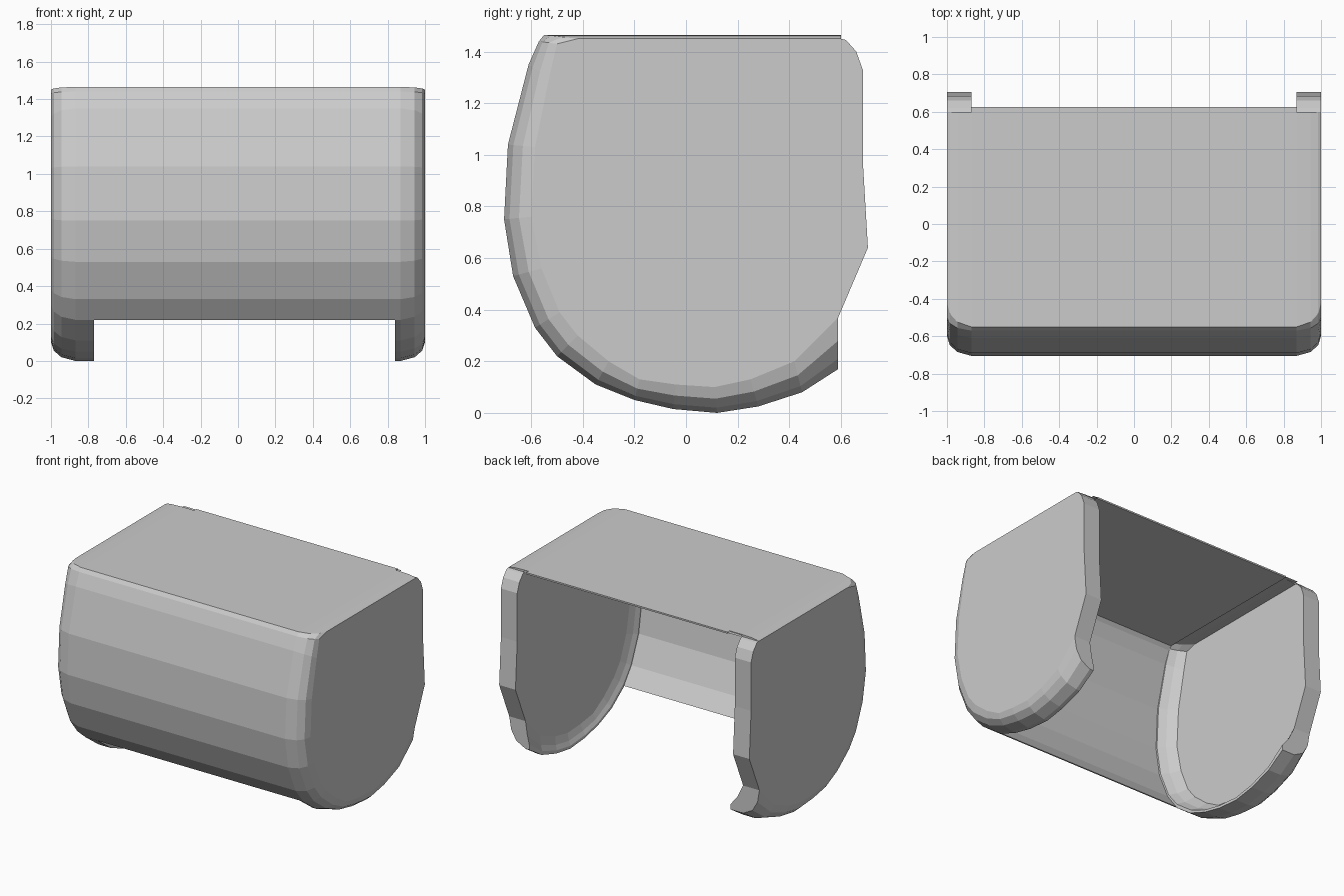
import bpy, bmesh

if "Cube" in bpy.data.objects:
    bpy.data.objects.remove(bpy.data.objects["Cube"])

# Side outline, top rear -> front -> bottom rear: outer (y, z) and inset flat-face (y, z)
CURVE = [
    (.60, 1.465, .60, 1.45), (-.55, 1.465, -.42, 1.45), (-.57, 1.44, -.50, 1.43),
    (-.61, 1.35, -.53, 1.30), (-.69, 1.04, -.585, 1.03), (-.705, .75, -.60, .76),
    (-.67, .53, -.56, .56), (-.585, .33, -.49, .39), (-.50, .22, -.42, .30),
    (-.35, .11, -.30, .20), (-.20, .05, -.18, .13), (-.05, .015, -.04, .11),
    (.12, 0, .11, .10), (.28, .025, .25, .13), (.45, .08, .42, .20),
    (.59, .17, .59, .37)]
# Rear rim outline, bottom to top
REAR = [(.705, .64), (.685, .98), (.685, 1.33), (.66, 1.40), (.62, 1.445)]
WALL = .87            # inner face of the side walls
LIPS = {-1: .77, 1: .84}   # how far each rounded lip reaches inward


def finish(bm, name):
    bmesh.ops.recalc_face_normals(bm, faces=bm.faces)
    mesh = bpy.data.meshes.new(name)
    bm.to_mesh(mesh)
    bm.free()
    ob = bpy.data.objects.new(name, mesh)
    bpy.context.collection.objects.link(ob)
    return ob


def side_wall(sign, name):
    """Thick side wall with rounded outer edge, inner fillet and lip."""
    lip = LIPS[sign]
    section = [(1, 1), (.985, .55), (.945, .2), (WALL, 0), (lip, 0), (lip, .2),
               ((lip + WALL) / 2, .5), (WALL, 1)]
    bm = bmesh.new()
    rows = [[bm.verts.new((sign * x, y + (yi - y) * f, z + (zi - z) * f))
             for x, f in section] for y, z, yi, zi in CURVE]
    rear = [[bm.verts.new((sign * x, y, z)) for x in (1, WALL)] for y, z in REAR]
    # Rounded skin and its two ends
    for a, b in zip(rows, rows[1:]):
        for j in range(len(section) - 1):
            bm.faces.new((a[j], a[j + 1], b[j + 1], b[j]))
    bm.faces.new(rows[0])
    bm.faces.new(rows[-1])
    # Rear rim
    rim = [[rows[-1][0], rows[-1][-1]]] + rear + [[rows[0][0], rows[0][-1]]]
    for a, b in zip(rim, rim[1:]):
        bm.faces.new((a[0], a[1], b[1], b[0]))
    # Flat outer and inner faces
    for k in (0, -1):
        bm.faces.new([r[k] for r in rows] + [r[k] for r in rear])
    return finish(bm, name)


def cover_panel():
    """Thin top and curved front, stopping above the lips."""
    outer = [(.625, 1.465)] + [p[:2] for p in CURVE[1:9]]
    inner = [(y * .985, .7 + (z - .7) * .985) for y, z in outer[:-1]]
    inner.append((outer[-1][0] + .01, outer[-1][1]))
    inner[0] = (.625, inner[0][1])
    loop = outer + inner[::-1]
    bm = bmesh.new()
    left = [bm.verts.new((-LIPS[-1], y, z)) for y, z in loop]
    right = [bm.verts.new((LIPS[1], y, z)) for y, z in loop]
    for i in range(len(loop)):
        j = (i + 1) % len(loop)
        bm.faces.new((left[i], left[j], right[j], right[i]))
    # Rear strip of the top beside each wall
    for a, x in ((-LIPS[-1], -WALL), (LIPS[1], WALL)):
        v = [bm.verts.new((px, py, 1.46)) for px, py in
             ((a, .59), (x, .59), (x, .625), (a, .625))]
        bm.faces.new(v)
    return finish(bm, "cover_panel")


side_wall(-1, "left_wall")
side_wall(1, "right_wall")
cover_panel()
